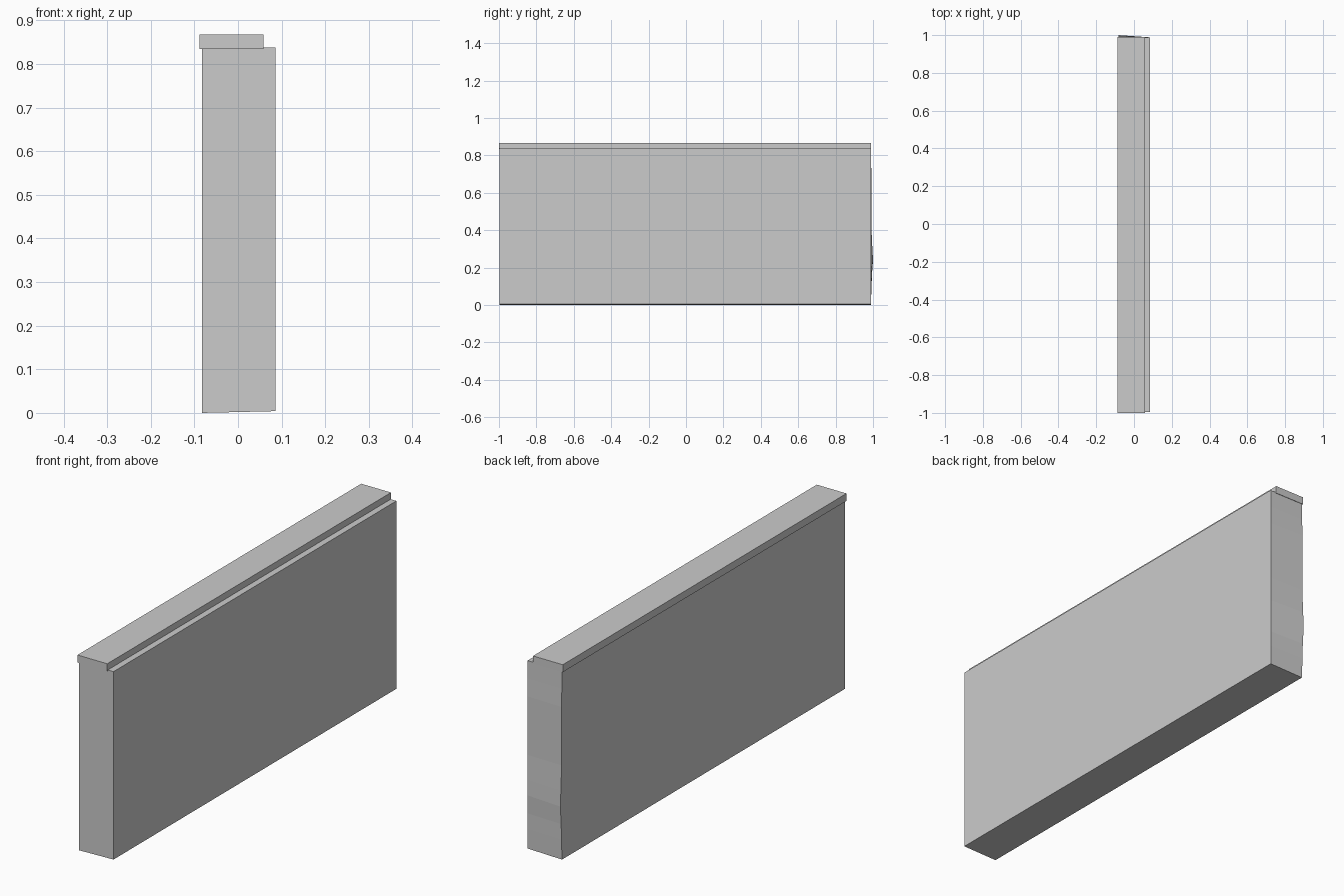
import bpy, bmesh

if "Cube" in bpy.data.objects:
    bpy.data.objects.remove(bpy.data.objects["Cube"])


def loft(name, rings):
    """Skin a stack of four-sided rings and close both ends."""
    bm = bmesh.new()
    loops = [[bm.verts.new(p) for p in ring] for ring in rings]
    for a, b in zip(loops, loops[1:]):
        for i in range(4):
            j = (i + 1) % 4
            bm.faces.new((a[i], a[j], b[j], b[i]))
    bm.faces.new(loops[0][::-1])
    bm.faces.new(loops[-1])
    bmesh.ops.recalc_face_normals(bm, faces=bm.faces)
    mesh = bpy.data.meshes.new(name)
    bm.to_mesh(mesh)
    bm.free()
    obj = bpy.data.objects.new(name, mesh)
    bpy.context.collection.objects.link(obj)
    return obj


# Wall body: straight slab whose rear left edge is slightly uneven
rear_edge = [(0.0, 0.988), (0.09, 0.992), (0.16, 0.994), (0.24, 1.0),
             (0.31, 0.996), (0.42, 0.991), (0.55, 0.993), (0.68, 0.993),
             (0.76, 0.989), (0.838, 0.988)]
rings = []
for z, y in rear_edge:
    right_z = max(z, 0.004)
    rings.append([(-0.083, -0.996, z), (0.086, -0.996, right_z),
                  (0.086, 0.988, right_z), (-0.083, y, z)])
loft("wall_body", rings)

# Coping: thin slab offset to the left, overlapping the wall top
loft("wall_coping", [[(-0.088, -1.0, z), (0.058, -1.0, z),
                      (0.058, 0.99, z), (-0.088, 0.99, z)]
                     for z in (0.834, 0.867)])
